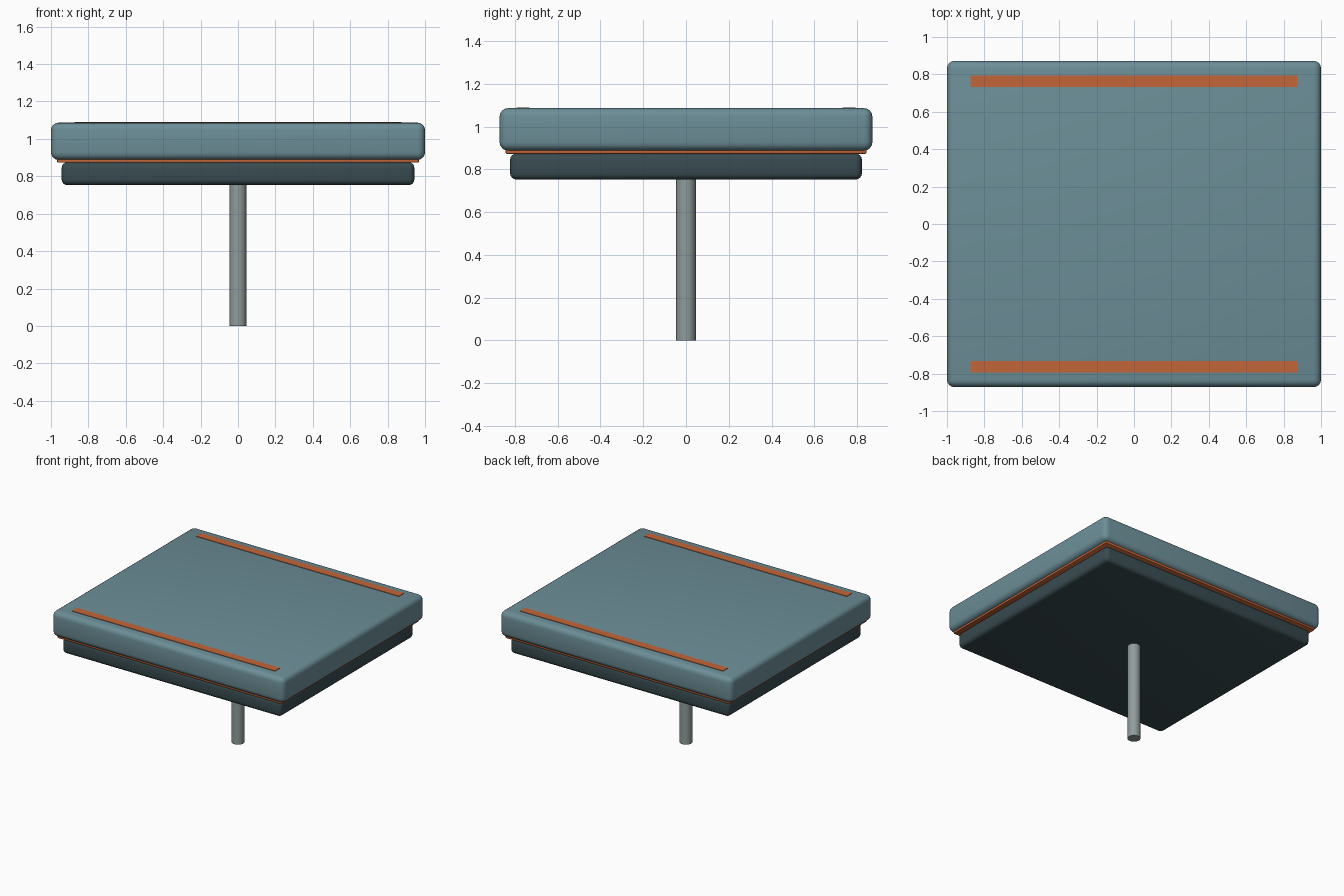
import bpy, math

if "Cube" in bpy.data.objects:
    bpy.data.objects.remove(bpy.data.objects["Cube"])


def material(name, color):
    m = bpy.data.materials.new(name)
    m.diffuse_color = color
    m.use_nodes = True
    m.node_tree.nodes["Principled BSDF"].inputs["Base Color"].default_value = m.diffuse_color
    return m


teal = material("teal", (0.15, 0.27, 0.31, 1))
dark = material("dark_slate", (0.04, 0.07, 0.08, 1))
orange = material("orange", (0.55, 0.13, 0.04, 1))
metal = material("grey_metal", (0.28, 0.33, 0.33, 1))


def finish(ob, name, mat):
    ob.name = name
    ob.data.materials.append(mat)
    bpy.ops.object.shade_smooth_by_angle(angle=math.radians(35))


def slab(name, hx, hy, z0, z1, mat, bevel=0, y=0, segments=4):
    bpy.ops.mesh.primitive_cube_add(size=2, location=(0, y, (z0 + z1) / 2))
    ob = bpy.context.object
    ob.scale = (hx, hy, (z1 - z0) / 2)
    bpy.ops.object.transform_apply(location=False, rotation=False, scale=True)
    if bevel:
        mod = ob.modifiers.new("rounded_edges", "BEVEL")
        mod.width = bevel
        mod.segments = segments
        bpy.ops.object.modifier_apply(modifier=mod.name)
    finish(ob, name, mat)


# Stacked body: lower tray, seam gasket, upper panel
slab("lower_tray", 0.943, 0.823, 0.753, 0.875, dark, 0.03)
slab("seam_gasket", 0.967, 0.844, 0.873, 0.897, orange, 0.006, segments=2)
slab("upper_panel", 1.0, 0.872, 0.888, 1.087, teal, 0.04)

# Inlay strips along the front and back of the top
for side, label in ((-1, "front"), (1, "back")):
    slab(label + "_strip", 0.875, 0.031, 1.075, 1.091, orange, y=side * 0.763)

# Support post
bpy.ops.mesh.primitive_cylinder_add(vertices=32, radius=0.046, depth=0.76,
                                    location=(0, 0, 0.38))
finish(bpy.context.object, "support_post", metal)
